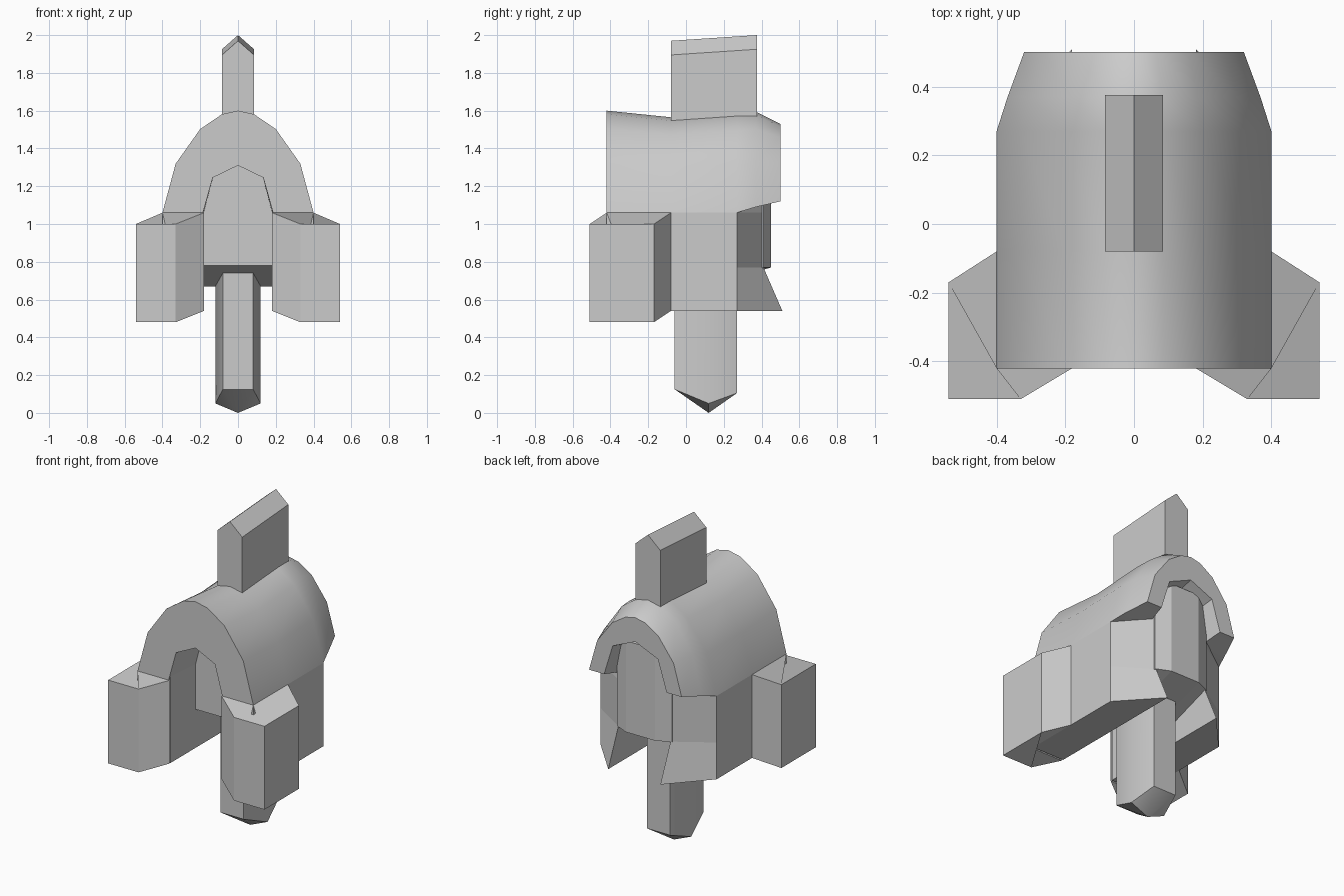
import bpy, bmesh, math

cube = bpy.data.objects.get("Cube")
if cube:
    bpy.data.objects.remove(cube, do_unlink=True)

GREY = (0.6, 0.6, 0.6, 1)
mat = bpy.data.materials.new("plain grey")
mat.use_nodes = True
mat.diffuse_color = GREY
mat.node_tree.nodes["Principled BSDF"].inputs["Base Color"].default_value = GREY


def loft(name, sections, smooth=0):
    """Skin matching point loops in order and cap both ends."""
    bm = bmesh.new()
    rings = [[bm.verts.new(p) for p in s] for s in sections]
    for a, b in zip(rings, rings[1:]):
        n = len(a)
        for i in range(n):
            j = (i + 1) % n
            bm.faces.new((a[i], a[j], b[j], b[i]))
    bm.faces.new(rings[0])
    bm.faces.new(rings[-1])
    bmesh.ops.remove_doubles(bm, verts=bm.verts, dist=0.0005)
    bmesh.ops.recalc_face_normals(bm, faces=bm.faces)
    mesh = bpy.data.meshes.new(name)
    bm.to_mesh(mesh)
    bm.free()
    mesh.materials.append(mat)
    ob = bpy.data.objects.new(name, mesh)
    bpy.context.collection.objects.link(ob)
    if smooth:
        bpy.ops.object.select_all(action="DESELECT")
        ob.select_set(True)
        bpy.context.view_layer.objects.active = ob
        bpy.ops.object.shade_smooth_by_angle(angle=math.radians(smooth))
    return ob


def at_z(outline, z):
    return [(x, y, z) for x, y in outline]


# Arched shell, lofted from front to back
OUTER = [(0.4, 0), (0.33, 0.48), (0.2, 0.82), (0.085, 0.965), (0, 1)]
INNER = [(0.18, 0), (0.13, 0.74), (0, 1)]


def arch(y, wide, inner_wide, base, inner_top, top):
    def span(half, scale, peak):
        side = [(x * scale, y, base + t * (peak - base)) for x, t in half]
        return side + [(-x, yy, z) for x, yy, z in side[-2::-1]]
    return span(OUTER, wide, top) + span(INNER, inner_wide, inner_top)[::-1]


loft("arched_shell", [
    arch(-0.42, 1, 1.03, 1.06, 1.31, 1.6),
    arch(-0.08, 1, 1, 1.06, 1.32, 1.565),
    arch(0.27, 1, 1, 1.06, 1.32, 1.59),
    arch(0.37, 0.92, 1.08, 1.09, 1.35, 1.595),
    arch(0.5, 0.8, 1.2, 1.12, 1.38, 1.53)], smooth=35)

# Inner block with a shallow V underside and slightly bulged back
loft("inner_block", [
    [(x, -0.16, 0.78), (x, 0.12, 0.67), (x, back, 0.77),
     (x, back, 1.34), (x, -0.16, 1.34)]
    for x, back in ((-0.19, 0.41), (-0.1, 0.45), (0.1, 0.45), (0.19, 0.41))])

for side, s in (("left", 1), ("right", -1)):
    # Side wall with a flared rear spike at its foot
    def wall(z, out, back):
        pts = [(0.18, -0.41), (out, -0.41), (out, 0.27), (0.18, back)]
        return at_z([(x * s, y) for x, y in pts], z)
    loft(side + "_wall", [wall(0.54, 0.4, 0.51), wall(0.77, 0.4, 0.41),
                          wall(1.06, 0.4, 0.41), wall(1.13, 0.36, 0.41)])

    # Bevelled cheek guard wrapped around the front corner
    cheek = []
    for x, y, outer in ((0.18, -0.42, 0), (0.33, -0.51, 1), (0.54, -0.51, 1),
                        (0.54, -0.17, 1), (0.4, -0.08, 0), (0.4, -0.42, 0)):
        cheek.append((x * s, y, 0.06 * outer))
    loft(side + "_cheek_guard", [[(x, y, 0.54 - d) for x, y, d in cheek],
                                 [(x, y, 1.06 - d) for x, y, d in cheek]])

# Gabled crest on top
loft("crest", [
    [(-0.085, y, 1.5), (0.085, y, 1.5), (0.085, y, 1.895 + r),
     (0, y, 1.97 + r), (-0.085, y, 1.895 + r)]
    for y, r in ((-0.08, 0), (0.375, 0.03))])

# Six-sided post with a pointed foot
HEX = [(-0.08, -0.06, 0.125), (0.08, -0.06, 0.125), (0.12, 0.12, 0.05),
       (0.08, 0.27, 0.105), (-0.08, 0.27, 0.105), (-0.12, 0.12, 0.05)]
loft("post", [
    [(x * 0.001, 0.12 + (y - 0.12) * 0.001, 0) for x, y, z in HEX],
    HEX, at_z([p[:2] for p in HEX], 0.85)], smooth=28)
